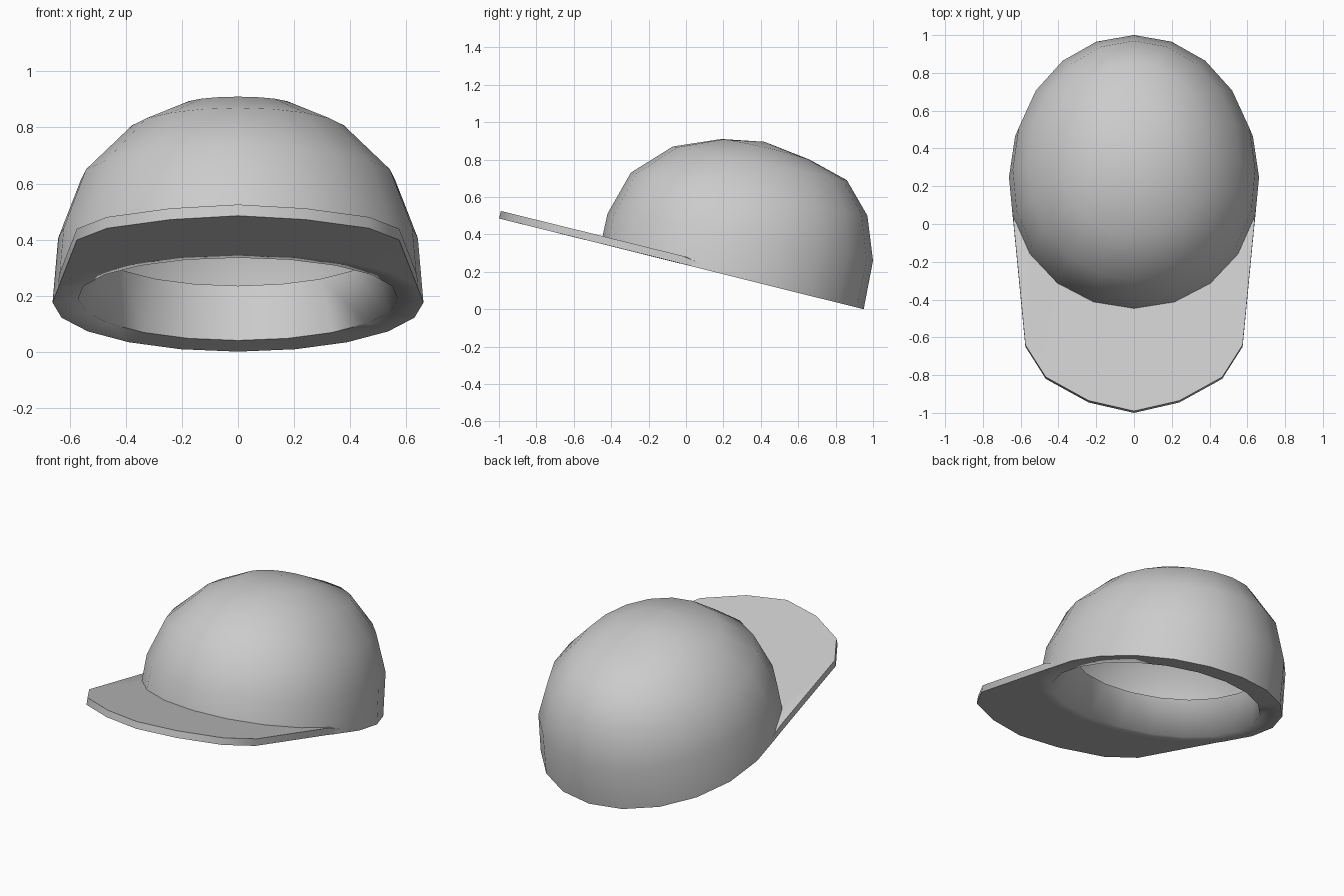
import bpy, bmesh
from math import sin, cos, pi, radians

cube = bpy.data.objects.get("Cube")
if cube:
    bpy.data.objects.remove(cube, do_unlink=True)

SEGMENTS = 20

cloth = bpy.data.materials.new("light grey cloth")
cloth.use_nodes = True
grey = (0.6, 0.6, 0.6, 1)
cloth.diffuse_color = grey
cloth.node_tree.nodes["Principled BSDF"].inputs["Base Color"].default_value = grey


def finish(bm, name, angle):
    mesh = bpy.data.meshes.new(name)
    bm.to_mesh(mesh)
    bm.free()
    mesh.materials.append(cloth)
    obj = bpy.data.objects.new(name, mesh)
    bpy.context.collection.objects.link(obj)
    bpy.ops.object.select_all(action='DESELECT')
    obj.select_set(True)
    bpy.context.view_layer.objects.active = obj
    bpy.ops.object.shade_smooth_by_angle(angle=radians(angle))
    return obj


def ring(front, back, width, arch=0.0, scale=1.0):
    """Tilted oval, fuller at the front, between two (y, z) points; starts at the back."""
    pts = []
    for k in range(SEGMENTS):
        t = 2 * pi * k / SEGMENTS
        c = cos(t) * scale
        full = 1 + 0.06 * max(0, -cos(t))
        y = (front[0] + back[0]) / 2 + c * (back[0] - front[0]) / 2
        z = (front[1] + back[1]) / 2 + c * (back[1] - front[1]) / 2
        pts.append((width * scale * full * sin(t), y, z + arch * sin(t) ** 2))
    return pts


# Crown: inner sweatband, rim, then the dome up to its pole
rim = ((-0.455, 0.35), (0.95, 0.0), 0.662)
sections = [
    ((-0.25, 0.49), (0.88, 0.235), 0.50),
    ((-0.39, 0.335), (0.80, 0.04), 0.57),
    rim,
    ((-0.42, 0.51), (1.0, 0.26), 0.642, 0.02),
    ((-0.295, 0.73), (0.97, 0.50), 0.56),
    ((-0.07, 0.87), (0.86, 0.69), 0.39),
    ((0.19, 0.91), (0.66, 0.80), 0.21, 0.01),
]
bm = bmesh.new()
loops = [[bm.verts.new(p) for p in ring(*s)] for s in sections]
for a, b in zip(loops, loops[1:]):
    for k in range(SEGMENTS):
        n = (k + 1) % SEGMENTS
        bm.faces.new((a[k], b[k], b[n], a[n]))
pole = bm.verts.new((0, 0.42, 0.895))
for k in range(SEGMENTS):
    bm.faces.new((loops[-1][k], pole, loops[-1][(k + 1) % SEGMENTS]))
finish(bm, "crown", 85)


# Brim: flat plate from the front half of the rim to a rounded outline
def rim_height(y):
    return 0.238 - 0.247 * y


half = [(0.655, 0.22), (0.635, -0.03), (0.575, -0.65), (0.467, -0.82), (0.24, -0.945)]
outline = half + [(0, -1.0)] + [(-x, y) for x, y in reversed(half)]
quarter = SEGMENTS // 4
front_half = slice(quarter, 3 * quarter + 1)
inner_low = ring(*rim)[front_half]
inner_top = ring(*rim, scale=0.96)[front_half]

bm = bmesh.new()
last = len(outline) - 1
thick = [0.002 if i in (0, last) else 0.04 for i in range(last + 1)]
rows = [
    inner_low,
    [(x, y, rim_height(y)) for x, y in outline],
    [(x, y + t / 4, rim_height(y) + t) for (x, y), t in zip(outline, thick)],
    [(x, y, z + t) for (x, y, z), t in zip(inner_top, thick)],
]
rows = [[bm.verts.new(p) for p in row] for row in rows]
for r, row in enumerate(rows):
    above = rows[(r + 1) % len(rows)]
    for k in range(last):
        bm.faces.new((row[k], row[k + 1], above[k + 1], above[k]))
for k in (0, last):
    bm.faces.new([row[k] for row in rows])
bmesh.ops.recalc_face_normals(bm, faces=bm.faces)
finish(bm, "brim", 30)
